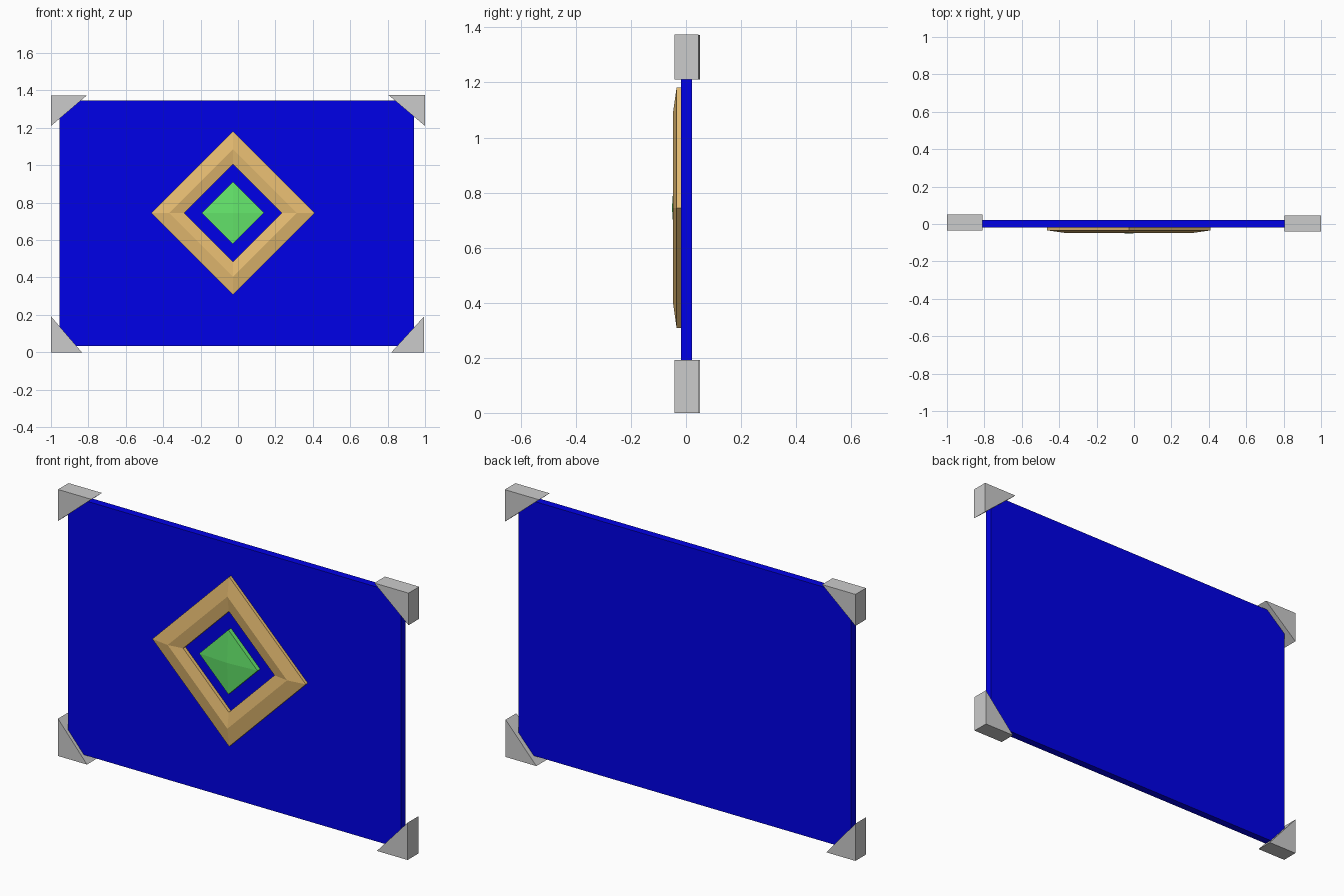
import bpy, bmesh
from math import sin, cos, pi

if "Cube" in bpy.data.objects:
    bpy.data.objects.remove(bpy.data.objects["Cube"])


def material(name, rgb):
    m = bpy.data.materials.new(name)
    m.diffuse_color = (*rgb, 1)
    m.use_nodes = True
    m.node_tree.nodes["Principled BSDF"].inputs["Base Color"].default_value = m.diffuse_color
    return m


blue = material("blue", (0.0, 0.0, 0.8))
gold = material("gold", (0.8, 0.51, 0.17))
green = material("green", (0.13, 0.8, 0.15))


def finish(name, bm, mat=None):
    bmesh.ops.recalc_face_normals(bm, faces=bm.faces)
    me = bpy.data.meshes.new(name)
    bm.to_mesh(me)
    bm.free()
    ob = bpy.data.objects.new(name, me)
    bpy.context.collection.objects.link(ob)
    if mat:
        me.materials.append(mat)
    return ob


def prism(name, pts, y0, y1, mat=None):
    """Extrude an (x, z) outline from y0 to y1."""
    bm = bmesh.new()
    face = bm.faces.new([bm.verts.new((x, y0, z)) for x, z in pts])
    ext = bmesh.ops.extrude_face_region(bm, geom=[face])["geom"]
    for v in ext:
        if isinstance(v, bmesh.types.BMVert):
            v.co.y = y1
    return finish(name, bm, mat)


CX, CZ, BACK = -0.027, 0.745, -0.01


def diamond_ring(bm, r, y):
    return [bm.verts.new((CX + r * cos(k * pi / 2), y, CZ + r * sin(k * pi / 2)))
            for k in range(4)]


def bridge(bm, a, b):
    for k in range(4):
        n = (k + 1) % 4
        bm.faces.new((a[k], a[n], b[n], b[k]))


# main panel
prism("panel", [(-0.955, 0.035), (0.94, 0.035), (0.94, 1.345), (-0.955, 1.345)],
      -0.018, 0.021, blue)

# corner guards: corner x, corner z, leg along x, leg along z, y range
for name, x, z, dx, dz, y0, y1 in (
        ("corner_top_left", -1.0, 1.372, 0.19, -0.162, -0.036, 0.05),
        ("corner_top_right", 1.0, 1.375, -0.195, -0.165, -0.041, 0.046),
        ("corner_bottom_left", -1.0, 0.0, 0.165, 0.192, -0.036, 0.05),
        ("corner_bottom_right", 0.995, 0.0, -0.175, 0.192, -0.041, 0.046)):
    prism(name, [(x, z), (x + dx, z), (x, z + dz)], y0, y1)

# diamond frame: closed ridge profile (radius, y) swept round four corners
bm = bmesh.new()
profile = [(0.437, BACK), (0.437, -0.034), (0.34, -0.048), (0.26, -0.036), (0.26, BACK)]
rings = [diamond_ring(bm, r, y) for r, y in profile]
for i in range(len(rings)):
    bridge(bm, rings[i], rings[(i + 1) % len(rings)])
finish("diamond_frame", bm, gold)

# faceted gem: short rim and low pyramid
bm = bmesh.new()
base, rim = diamond_ring(bm, 0.166, BACK), diamond_ring(bm, 0.166, -0.04)
bm.faces.new(base)
bridge(bm, base, rim)
apex = bm.verts.new((CX, -0.051, CZ))
for k in range(4):
    bm.faces.new((rim[k], rim[(k + 1) % 4], apex))
finish("gem", bm, green)
